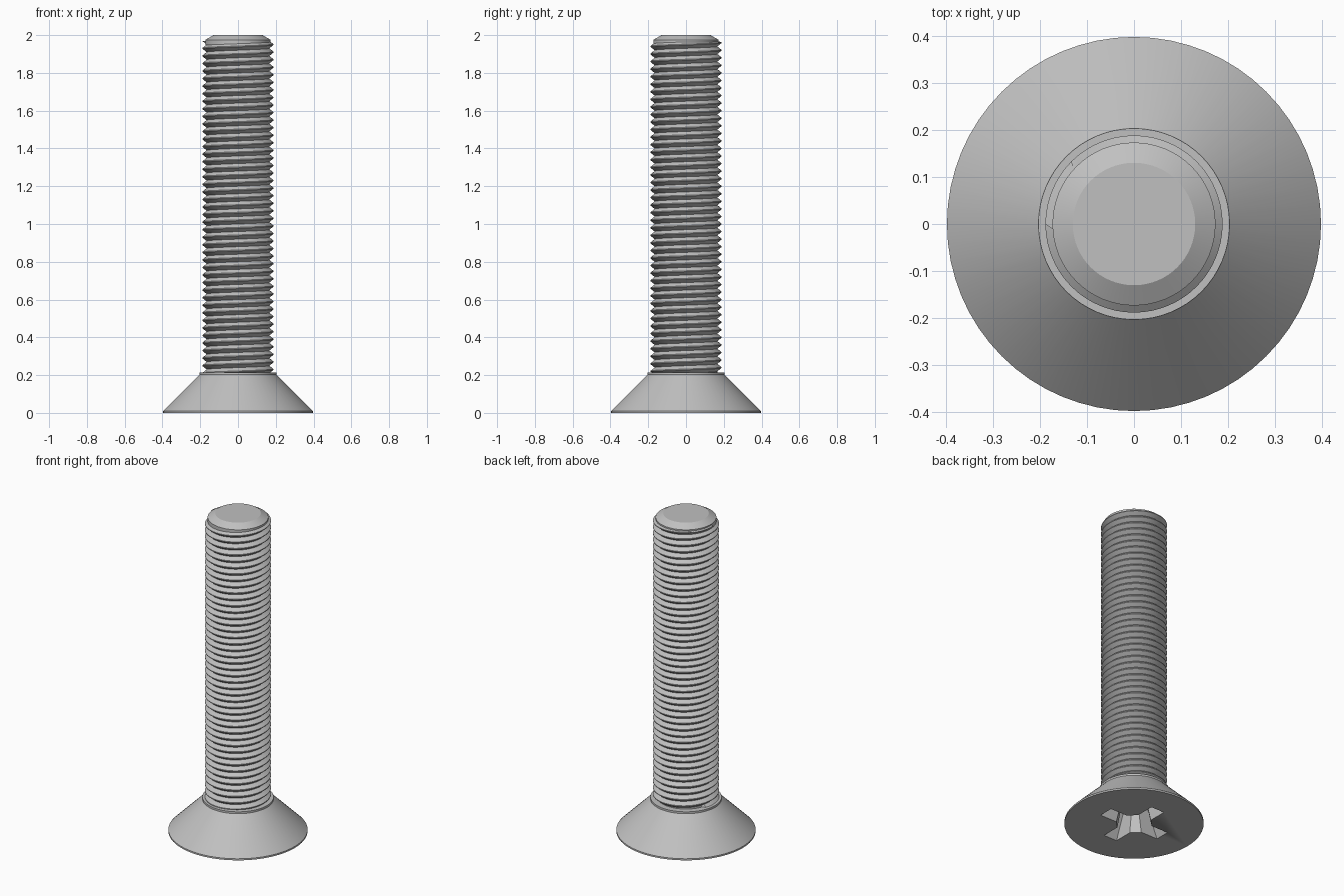
import bpy, bmesh, math

cube = bpy.data.objects.get("Cube")
if cube:
    bpy.data.objects.remove(cube)

steel = bpy.data.materials.new("grey steel")
steel.use_nodes = True
GREY = (0.53, 0.53, 0.53, 1)
steel.diffuse_color = GREY
bsdf = steel.node_tree.nodes["Principled BSDF"]
bsdf.inputs["Base Color"].default_value = GREY

SEGMENTS = 64
ROOT, CREST, PITCH = 0.166, 0.188, 0.04
THREAD_START, THREAD_END = 0.21, 1.968


def finish(name, bm, angle=30):
    """Turn a bmesh into a shaded steel object."""
    bmesh.ops.remove_doubles(bm, verts=bm.verts, dist=0.00001)
    bmesh.ops.recalc_face_normals(bm, faces=bm.faces)
    mesh = bpy.data.meshes.new(name)
    bm.to_mesh(mesh)
    bm.free()
    mesh.materials.append(steel)
    obj = bpy.data.objects.new(name, mesh)
    bpy.context.collection.objects.link(obj)
    shade(obj, angle)
    return obj


def shade(obj, angle):
    bpy.ops.object.select_all(action="DESELECT")
    obj.select_set(True)
    bpy.context.view_layer.objects.active = obj
    bpy.ops.object.shade_smooth_by_angle(angle=math.radians(angle))


def loft(bm, rings, closed_ends=True):
    """Join rings of points with quads and cap the ends."""
    rows = [[bm.verts.new(p) for p in ring] for ring in rings]
    n = len(rows[0])
    for low, high in zip(rows, rows[1:]):
        for i in range(n):
            j = (i + 1) % n
            bm.faces.new((low[i], low[j], high[j], high[i]))
    if closed_ends:
        bm.faces.new(rows[0][::-1])
        bm.faces.new(rows[-1])


def lathe(name, profile):
    bm = bmesh.new()
    turn = [2 * math.pi * i / SEGMENTS for i in range(SEGMENTS)]
    loft(bm, [[(r * math.cos(a), r * math.sin(a), z) for a in turn]
              for r, z in profile])
    return finish(name, bm)


def cross_ring(length, width, inner, z):
    """Cross outline with bevelled inner corners."""
    ring = []
    for q in range(4):
        c, s = round(math.cos(q * math.pi / 2)), round(math.sin(q * math.pi / 2))
        for x, y in ((length, -width), (length, width), (inner, width), (width, inner)):
            ring.append((x * c - y * s, x * s + y * c, z))
    return ring


# Countersunk head with a thin rim and a short collar
head = lathe("countersunk_head",
             [(0.397, 0), (0.397, 0.01), (0.203, 0.203), (0.203, 0.215)])

# Tapered cross recess in the underside of the head
bm = bmesh.new()
loft(bm, [cross_ring(0.215, 0.047, 0.095, -0.01),
          cross_ring(0.13, 0.035, 0.06, 0.16)])
cutter = finish("recess_cutter", bm)
cutter.hide_render = True
cut = head.modifiers.new("cross_recess", "BOOLEAN")
cut.operation = "DIFFERENCE"
cut.solver = "EXACT"
cut.object = cutter
bpy.ops.object.select_all(action="DESELECT")
head.select_set(True)
bpy.context.view_layer.objects.active = head
bpy.ops.object.modifier_move_to_index(modifier=cut.name, index=0)
bpy.ops.object.modifier_apply(modifier=cut.name)
bpy.data.objects.remove(cutter)

# Chamfered tip
lathe("chamfered_tip",
      [(0.16, 1.93), (0.173, 1.95), (0.173, 1.975), (0.13, 2.0)])

# Helical thread, fading into the core at both ends
bm = bmesh.new()
ridge = ((0, ROOT), (0.44, CREST), (0.56, CREST))
turns = int((THREAD_END - THREAD_START) / PITCH) + 2
columns = []
for i in range(SEGMENTS + 1):
    a = 2 * math.pi * i / SEGMENTS
    column = []
    for k in range(-1, turns):
        for step, r in ridge:
            z = THREAD_START + PITCH * (k + step + i / SEGMENTS)
            if not THREAD_START < z < THREAD_END:
                r = ROOT
            z = min(max(z, THREAD_START), THREAD_END)
            column.append(bm.verts.new((r * math.cos(a), r * math.sin(a), z)))
    columns.append(column)
for left, right in zip(columns, columns[1:]):
    for j in range(len(left) - 1):
        bm.faces.new((left[j], right[j], right[j + 1], left[j + 1]))
bmesh.ops.dissolve_degenerate(bm, edges=bm.edges, dist=0.00001)
finish("threaded_shank", bm)
